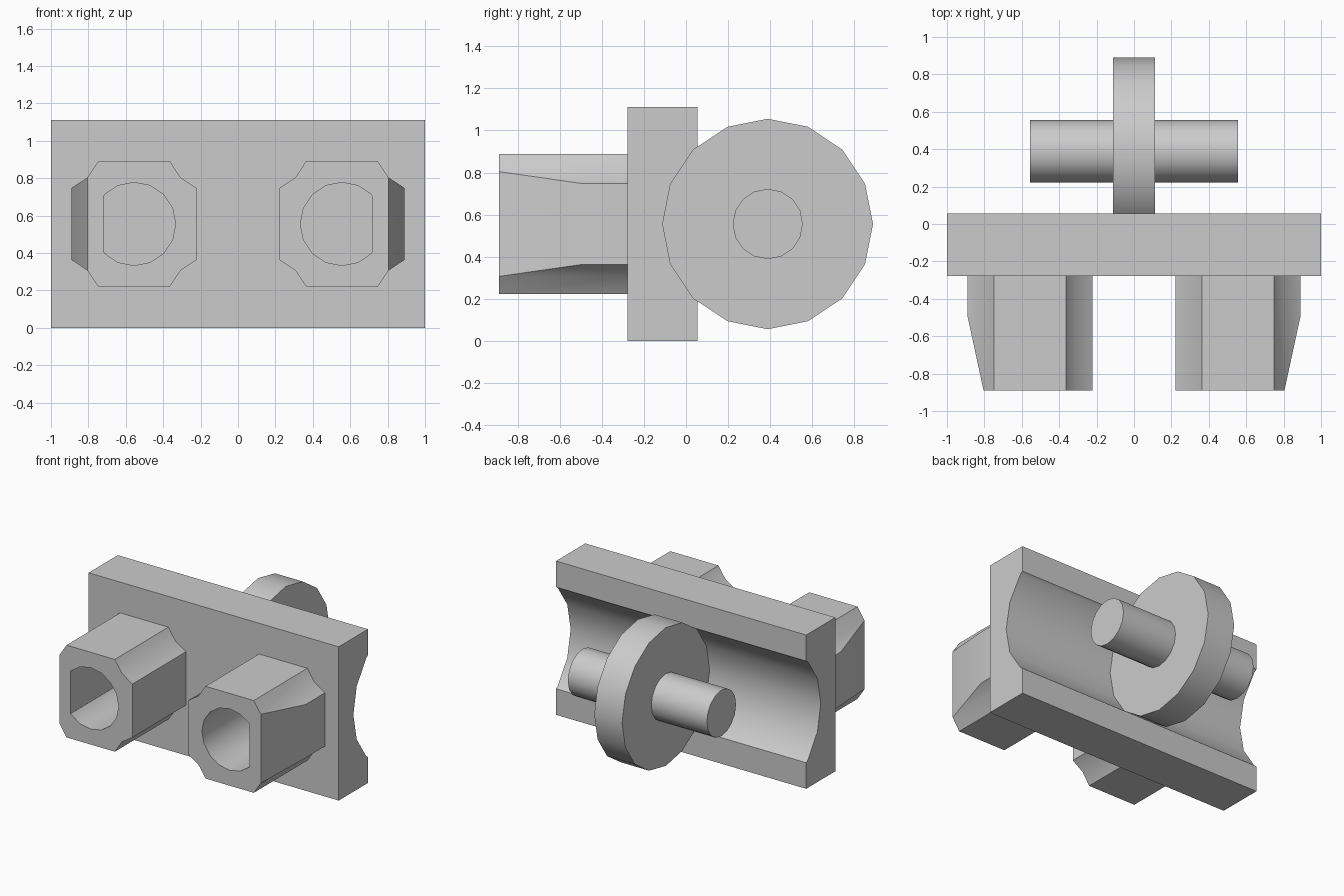
import bpy, bmesh
from math import cos, sin, radians
from mathutils import Vector

cube = bpy.data.objects.get("Cube")
if cube:
    bpy.data.objects.remove(cube, do_unlink=True)

U = 1 / 9                 # design unit
MID = 5 * U               # height of the axle and pegs
AXLE_Y = 3.5 * U
BACK, FRONT, TIP = 0.5 * U, -2.5 * U, -8 * U

grey = bpy.data.materials.new("plain_grey")
grey.use_nodes = True
colour = (0.6, 0.6, 0.6, 1)
grey.diffuse_color = colour
grey.node_tree.nodes["Principled BSDF"].inputs["Base Color"].default_value = colour


def circle(cx, cy, r, n=16):
    return [(cx + r * cos(radians(360 * i / n)), cy + r * sin(radians(360 * i / n)))
            for i in range(n)]


def prism(name, points, axis, lo, hi, cuts=()):
    """Extrude a profile along x (points are y, z) or y (points are x, z);
    cuts are (point, normal) planes that remove and cap the normal side."""
    place = (lambda p, t: (t, p[0], p[1])) if axis == "x" else (lambda p, t: (p[0], t, p[1]))
    bm = bmesh.new()
    face = bm.faces.new([bm.verts.new(place(p, lo)) for p in points])
    ext = bmesh.ops.extrude_face_region(bm, geom=[face], use_keep_orig=True)
    moved = [v for v in ext["geom"] if isinstance(v, bmesh.types.BMVert)]
    bmesh.ops.translate(bm, verts=moved, vec=place((0, 0), hi - lo))
    for co, normal in cuts:
        geom = bm.verts[:] + bm.edges[:] + bm.faces[:]
        res = bmesh.ops.bisect_plane(bm, geom=geom, plane_co=co, plane_no=normal,
                                     clear_outer=True, dist=1e-5)
        rim = [e for e in res["geom_cut"] if isinstance(e, bmesh.types.BMEdge)]
        bmesh.ops.holes_fill(bm, edges=[e for e in rim if e.is_boundary], sides=0)
    bmesh.ops.recalc_face_normals(bm, faces=bm.faces)
    mesh = bpy.data.meshes.new(name)
    bm.to_mesh(mesh)
    bm.free()
    mesh.materials.append(grey)
    obj = bpy.data.objects.new(name, mesh)
    bpy.context.collection.objects.link(obj)
    return obj


def smooth(obj):
    obj.data.shade_smooth()
    obj.data.set_sharp_from_angle(angle=radians(30))


# Base plate with a round groove along its back
r = 0.5
arc = [(AXLE_Y + r * cos(radians(a)), MID + r * sin(radians(a)))
       for a in (225, 202.5, 180, 157.5, 135)]
lip = 0.367
profile = [(FRONT, 0), (BACK, 0), (BACK, MID - lip)] + arc + \
          [(BACK, MID + lip), (BACK, 2 * MID), (FRONT, 2 * MID)]
smooth(prism("base_plate", profile, "x", -1, 1))

# Wheel and axle
smooth(prism("wheel", circle(AXLE_Y, MID, r), "x", -U, U))
smooth(prism("axle", circle(AXLE_Y, MID, 1.5 * U), "x", -MID, MID))

# Hollow pegs with notched corners and a tapered outer side
h, flat, notch = 3 * U, 0.193, 0.249
quarter = [(h, flat), (notch, notch), (flat, h)]
outline = quarter + [(-x, z) for x, z in reversed(quarter)] + \
          [(-x, -z) for x, z in quarter] + [(x, -z) for x, z in reversed(quarter)]
for side, label in ((1, "left"), (-1, "right")):
    cx = side * MID
    taper = (Vector((cx + side * notch, TIP, MID)), Vector((side * 0.39, -(h - notch), 0)))
    peg = prism(label + "_peg", [(cx + x, MID + z) for x, z in outline],
                "y", TIP, FRONT, [taper])
    bore = prism(label + "_bore_cutter", circle(cx, MID, 2 * U), "y", TIP - U, FRONT + U,
                 [(Vector((cx + side * 0.16, 0, MID)), Vector((side, 0, 0)))])
    bore.hide_render = True
    mod = peg.modifiers.new("bore", "BOOLEAN")
    mod.operation, mod.solver, mod.object = "DIFFERENCE", "EXACT", bore
    # Bake the cut, then drop the cutter
    graph = bpy.context.evaluated_depsgraph_get()
    cut_mesh = bpy.data.meshes.new_from_object(peg.evaluated_get(graph))
    peg.modifiers.clear()
    peg.data = cut_mesh
    bpy.data.objects.remove(bore, do_unlink=True)
    smooth(peg)
